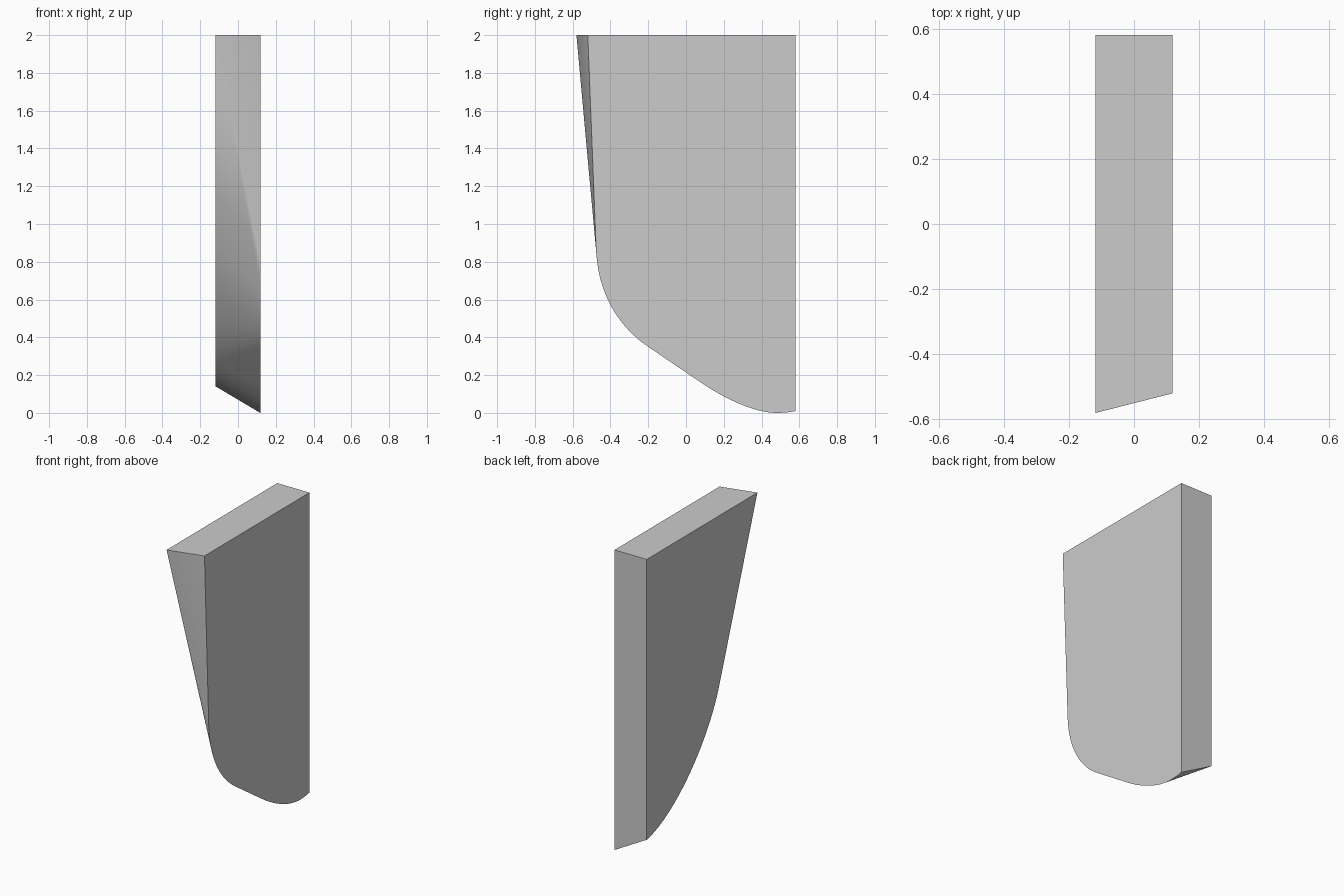
import bpy, bmesh, math
from mathutils import Vector
from mathutils.geometry import interpolate_bezier

cube = bpy.data.objects.get("Cube")
if cube:
    bpy.data.objects.remove(cube, do_unlink=True)

HALF_WIDTH = 0.118
BACK = 0.58
TOP = 2.0


def curve(p0, h0, h1, p1, steps=16):
    """Sample a Bezier arc given in (y, z)."""
    pts = [Vector((y, z, 0)) for y, z in (p0, h0, h1, p1)]
    return [(p.x, p.y) for p in interpolate_bezier(*pts, steps)]


# Left side outline: steep front, rounded toe, straight slope, rounded heel
left_outline = [(BACK, TOP), (-0.52, TOP)]
left_outline += curve((-0.475, 0.85), (-0.462, 0.6), (-0.33, 0.437), (-0.2, 0.35))
left_outline += curve((0.08, 0.16), (0.22, 0.066), (0.37, 0), (0.48, 0))
left_outline += curve((0.48, 0), (0.515, 0), (0.55, 0.003), (BACK, 0.01), 6)

# Right side outline: raked front running into one long sweep
right_outline = [(BACK, TOP), (-BACK, TOP)]
right_outline += curve((-0.183, 0.88), (-0.06, 0.53), (0.3, 0.19), (BACK, 0.14), 24)

# Stretch a developable skin over both outlines
bm = bmesh.new()
for x, outline in ((HALF_WIDTH, left_outline), (-HALF_WIDTH, right_outline)):
    for y, z in outline:
        bm.verts.new((x, y, z))
bmesh.ops.remove_doubles(bm, verts=bm.verts, dist=0.0005)
bmesh.ops.convex_hull(bm, input=bm.verts)
bmesh.ops.delete(bm, geom=[v for v in bm.verts if not v.link_faces], context='VERTS')
bmesh.ops.dissolve_limit(bm, angle_limit=math.radians(0.1), verts=bm.verts, edges=bm.edges)
bmesh.ops.recalc_face_normals(bm, faces=bm.faces)

mesh = bpy.data.meshes.new("tapered_blade")
bm.to_mesh(mesh)
bm.free()
blade = bpy.data.objects.new("tapered_blade", mesh)
bpy.context.collection.objects.link(blade)

# Plain grey material
grey = bpy.data.materials.new("light_grey")
grey.use_nodes = True
colour = (0.6, 0.6, 0.6, 1)
grey.diffuse_color = colour
grey.node_tree.nodes["Principled BSDF"].inputs["Base Color"].default_value = colour
mesh.materials.append(grey)

# Smooth the rounded underside, keep the rims sharp
bpy.ops.object.select_all(action='DESELECT')
blade.select_set(True)
bpy.context.view_layer.objects.active = blade
bpy.ops.object.shade_smooth_by_angle(angle=math.radians(30))
